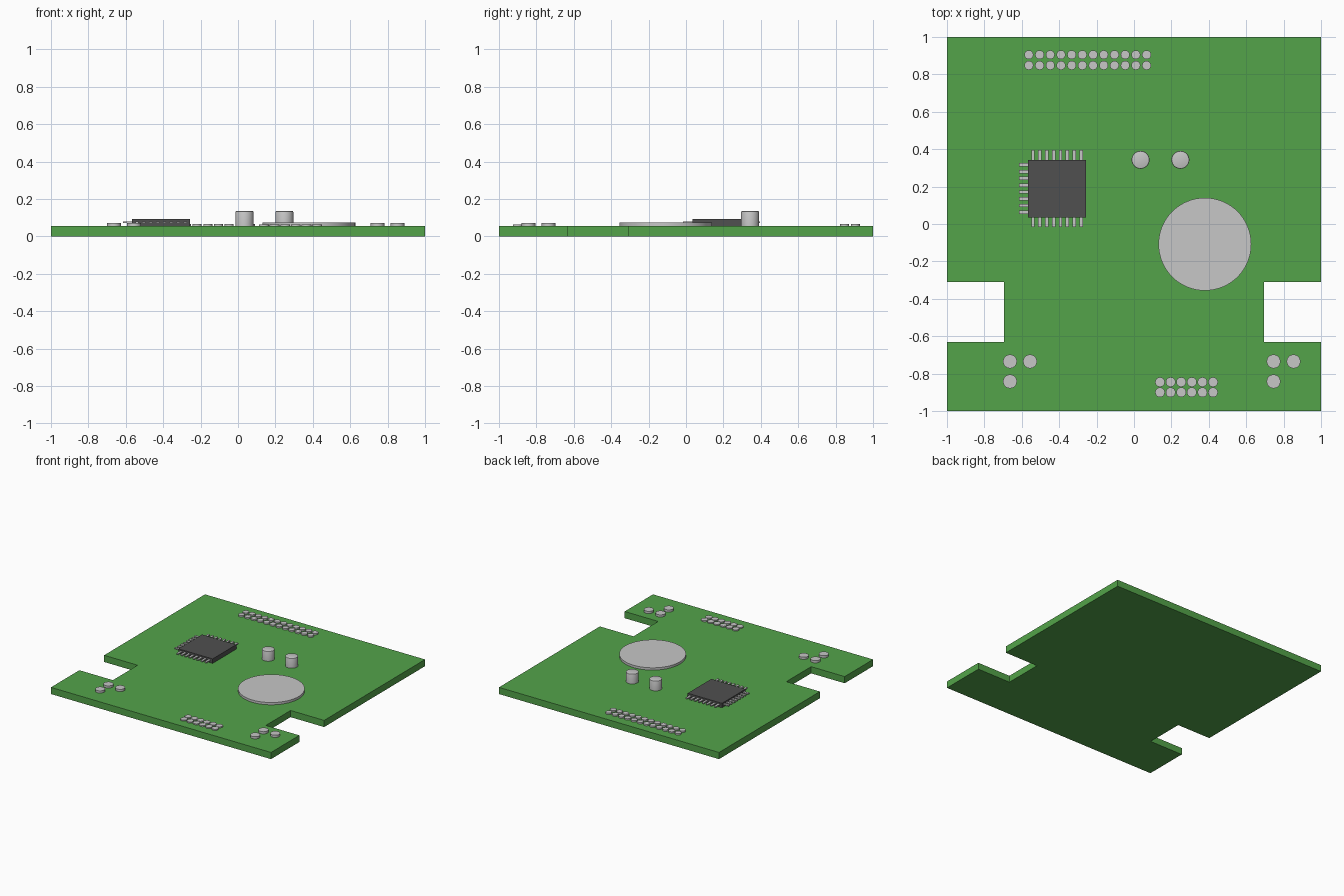
import bpy, bmesh, math
from mathutils import Matrix, Vector

if "Cube" in bpy.data.objects:
    bpy.data.objects.remove(bpy.data.objects["Cube"])

TOP = 0.055  # board surface height

def mat(name, rgb):
    m = bpy.data.materials.new(name)
    m.diffuse_color = (*rgb, 1)
    m.use_nodes = True
    m.node_tree.nodes["Principled BSDF"].inputs["Base Color"].default_value = m.diffuse_color
    return m

GREEN = mat("board_green", (0.087, 0.37, 0.068))
METAL = mat("metal_grey", (0.57, 0.57, 0.57))
DARK = mat("chip_dark_grey", (0.08, 0.08, 0.08))

def finish(name, bm, material, smooth=False):
    bmesh.ops.recalc_face_normals(bm, faces=bm.faces)
    me = bpy.data.meshes.new(name)
    bm.to_mesh(me)
    bm.free()
    me.materials.append(material)
    ob = bpy.data.objects.new(name, me)
    bpy.context.collection.objects.link(ob)
    if smooth:
        bpy.ops.object.select_all(action='DESELECT')
        ob.select_set(True)
        bpy.context.view_layer.objects.active = ob
        bpy.ops.object.shade_smooth_by_angle(angle=math.radians(35))
    return ob

def add_box(bm, lo, hi):
    lo, hi = Vector(lo), Vector(hi)
    m = Matrix.Translation((lo + hi) / 2) @ Matrix.Diagonal((*(hi - lo), 1))
    bmesh.ops.create_cube(bm, size=1, matrix=m)

def discs(name, centres, r, top, segs=32, bevel=0.0):
    """One object made of upright round studs standing on the board."""
    bm = bmesh.new()
    for x, y in centres:
        m = Matrix.Translation((x, y, (TOP + top) / 2))
        bmesh.ops.create_cone(bm, cap_ends=True, segments=segs, radius1=r,
                              radius2=r, depth=top - TOP, matrix=m)
    if bevel:
        edges = [e for e in bm.edges if all(abs(v.co.z - top) < 1e-5 for v in e.verts)]
        bmesh.ops.bevel(bm, geom=edges, offset=bevel, segments=2,
                        profile=0.5, affect='EDGES')
    return finish(name, bm, METAL, True)

# Circuit board with a notch in each side
half = [(1, -1), (1, -0.632), (0.695, -0.632), (0.695, -0.31), (1, -0.31), (1, 1)]
outline = half + [(-x, y) for x, y in reversed(half)]
bm = bmesh.new()
face = bm.faces.new([bm.verts.new((x, y, 0)) for x, y in outline])
ext = bmesh.ops.extrude_face_region(bm, geom=[face])
bmesh.ops.translate(bm, vec=(0, 0, TOP),
                    verts=[g for g in ext["geom"] if isinstance(g, bmesh.types.BMVert)])
finish("circuit_board", bm, GREEN)

# Pin headers
discs("rear_header_pins", [(-0.562 + i * 0.0572, y) for i in range(12)
                           for y in (0.848, 0.905)], 0.024, 0.067, 20)
discs("front_header_pins", [(0.139 + i * 0.0567, y) for i in range(6)
                            for y in (-0.845, -0.900)], 0.026, 0.064, 20)

# Three solder studs at each front corner
for side, x in (("left", -0.663), ("right", 0.746)):
    discs(side + "_corner_studs",
          [(x, -0.735), (x + 0.107, -0.735), (x, -0.842)], 0.037, 0.073, 24)

# Coin battery and two capacitors
discs("coin_battery", [(0.379, -0.108)], 0.248, 0.074, 64)
discs("capacitors", [(0.035, 0.343), (0.248, 0.343)], 0.048, 0.136, 32, 0.006)

# Chip body
X0, X1, Y0, Y1 = -0.567, -0.256, 0.036, 0.343
bm = bmesh.new()
add_box(bm, (X0, Y0, TOP), (X1, Y1, 0.092))
finish("chip_body", bm, DARK)

# Chip legs on the rear, front and left edges
bm = bmesh.new()
N, W, L, Z0, Z1 = 8, 0.009, 0.053, 0.072, 0.081
for i in range(N):
    px = X0 + 0.027 + i * (X1 - X0 - 0.054) / (N - 1)
    py = Y0 + 0.027 + i * (Y1 - Y0 - 0.054) / (N - 1)
    add_box(bm, (px - W, Y1 - 0.01, Z0), (px + W, Y1 + L, Z1))
    add_box(bm, (px - W, Y0 - L, Z0), (px + W, Y0 + 0.01, Z1))
    add_box(bm, (X0 - L + 0.006, py - W, Z0), (X0 + 0.01, py + W, Z1))
finish("chip_legs", bm, METAL)
